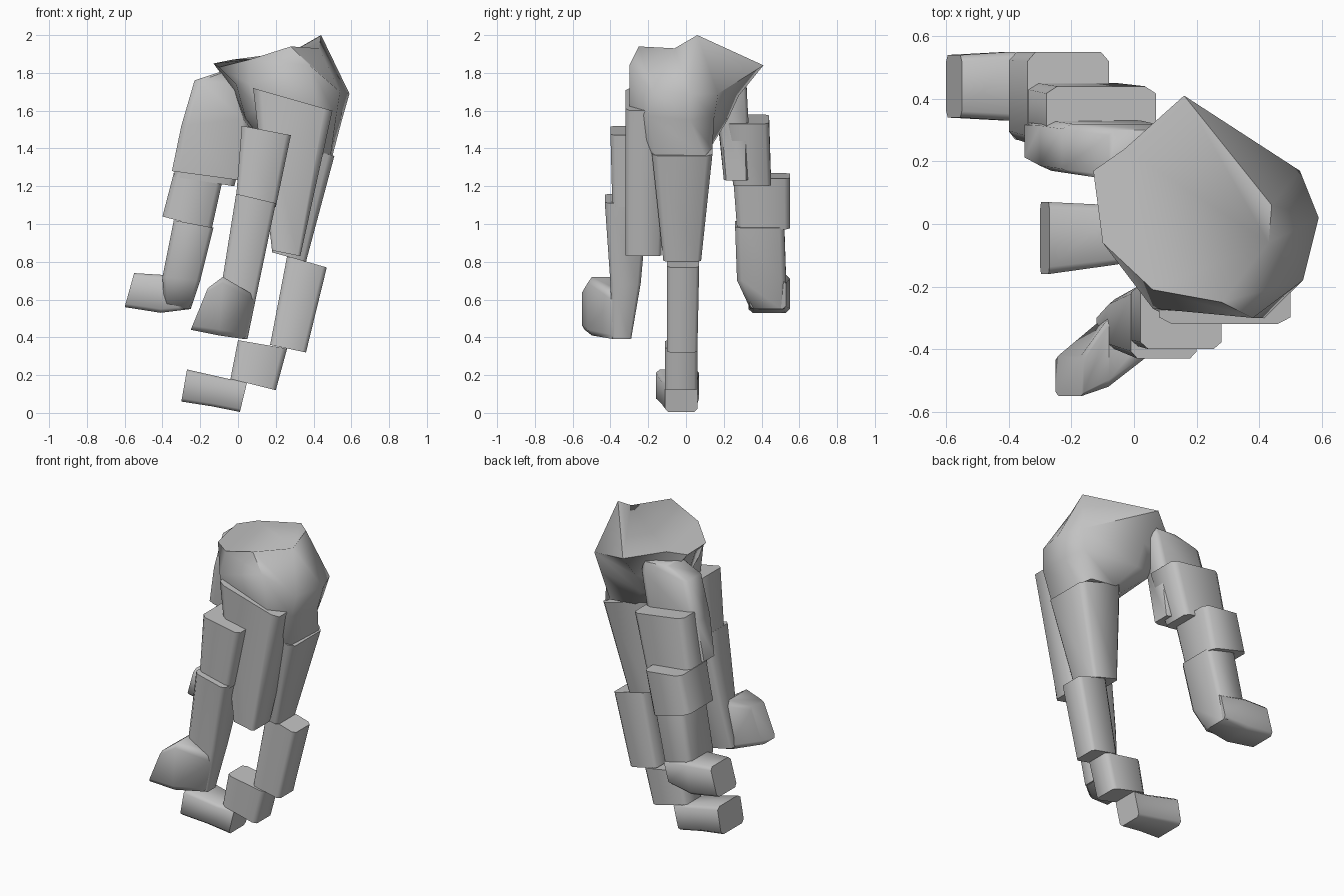
import bpy, bmesh
from mathutils import Vector

grey = bpy.data.materials.new("warm grey")
grey.diffuse_color = (0.54, 0.54, 0.54, 1)


def loft(name, rings, angle=1.15):
    """Skin a list of equal-length rings of points and cap both ends."""
    bm = bmesh.new()
    rows = [[bm.verts.new(p) for p in r] for r in rings]
    n = len(rows[0])
    for a, b in zip(rows, rows[1:]):
        for i in range(n):
            j = (i + 1) % n
            bm.faces.new((a[i], a[j], b[j], b[i]))
    bm.faces.new(rows[0])
    bm.faces.new(rows[-1])
    bmesh.ops.recalc_face_normals(bm, faces=bm.faces)
    me = bpy.data.meshes.new(name)
    bm.to_mesh(me)
    bm.free()
    me.materials.append(grey)
    ob = bpy.data.objects.new(name, me)
    bpy.context.collection.objects.link(ob)
    bpy.ops.object.select_all(action='DESELECT')
    ob.select_set(True)
    bpy.context.view_layer.objects.active = ob
    bpy.ops.object.shade_smooth_by_angle(angle=angle)
    # the cut ends stay crisp
    sharp = me.attributes.get("sharp_edge") or me.attributes.new("sharp_edge", 'BOOLEAN', 'EDGE')
    last = len(me.vertices) - n
    for e in me.edges:
        if all(v < n for v in e.vertices) or all(v >= last for v in e.vertices):
            sharp.data[e.index].value = True
    return ob


def section(xl, zl, xr, zr, y0, y1, c=0.1):
    """Chamfered ring spanning a left/right edge (x, z) and a y range."""
    uv = [(c, 0), (1 - c, 0), (1, c), (1, 1 - c), (1 - c, 1), (c, 1), (0, 1 - c), (0, c)]
    return [Vector((xl + (xr - xl) * u, y0 + (y1 - y0) * v, zl + (zr - zl) * u)) for u, v in uv]


def segment(name, *stations):
    loft(name, [section(*s) for s in stations])


# palm: slanted cut on top, bulging middle, narrowing into the middle finger
cap = [(-.10, -.06, 1.83), (.06, -.21, 1.87), (.28, -.25, 1.94), (.43, -.06, 1.93),
       (.44, .06, 2.0), (.16, .41, 1.84), (-.03, .24, 1.87), (-.13, .17, 1.85)]
bulge = [(-.01, -.08, 1.74), (.06, -.27, 1.74), (.38, -.30, 1.84), (.54, -.18, 1.70),
         (.59, .02, 1.69), (.53, .17, 1.69), (.16, .28, 1.68), (-.02, .22, 1.70)]
knuckles = [(.04, -.06, 1.56), (.10, -.29, 1.62), (.42, -.30, 1.60), (.52, -.20, 1.57),
            (.55, .02, 1.55), (.50, .15, 1.57), (.16, .22, 1.55), (.03, .21, 1.55)]
root = [(.16, -.10, 1.40), (.20, -.20, 1.38), (.40, -.20, 1.37), (.49, -.16, 1.36),
        (.50, .10, 1.36), (.44, .14, 1.40), (.26, .14, 1.42), (.18, .08, 1.42)]
loft("palm", [cap, bulge, knuckles, root])

# side wall of the palm hanging down in front
segment("palm_side", (.08, 1.72, .50, 1.60, -.32, -.10), (.18, .86, .33, .83, -.32, -.13))

# middle finger
segment("middle_finger_base", (.20, 1.45, .51, 1.36, -.18, .14), (.18, .85, .36, .80, -.12, .08))
segment("middle_finger_middle", (.26, .83, .47, .77, -.10, .07), (.17, .36, .36, .32, -.10, .06))
segment("middle_finger_lower", (.0, .385, .26, .34, -.11, .06), (-.04, .18, .20, .12, -.11, .06))
segment("middle_finger_tip", (-.30, .06, -.27, .23, -.16, .07),
        (-.14, .035, -.05, .18, -.13, .06), (.01, .005, .05, .17, -.11, .06))

# front finger
segment("front_finger_base", (.02, 1.52, .28, 1.47, -.40, -.17), (-.01, 1.14, .20, 1.09, -.39, -.20))
segment("front_finger_lower", (-.01, 1.16, .20, 1.11, -.43, -.20),
        (-.08, .72, .11, .68, -.40, -.24), (-.12, .43, .05, .39, -.39, -.29))
segment("front_finger_tip", (-.25, .44, -.16, .66, -.55, -.42), (-.10, .41, -.08, .72, -.52, -.30),
        (.04, .39, .09, .62, -.39, -.29))

# back finger, stepping outwards joint by joint
segment("back_finger_root", (-.08, 1.81, .10, 1.80, .14, .30), (-.23, 1.76, .10, 1.74, .16, .32),
        (-.30, 1.52, .06, 1.56, .17, .33), (-.35, 1.28, .02, 1.23, .20, .33))
segment("back_finger_base", (-.28, 1.58, .07, 1.53, .21, .44), (-.34, 1.25, -.02, 1.20, .25, .45))
segment("back_finger_middle", (-.34, 1.27, -.08, 1.24, .25, .55), (-.40, 1.04, -.14, .97, .27, .55))
segment("back_finger_lower", (-.34, 1.02, -.13, .98, .26, .52),
        (-.40, .72, -.20, .70, .27, .53), (-.39, .56, -.25, .55, .34, .52))
segment("back_finger_tip", (-.60, .56, -.55, .74, .34, .54), (-.41, .53, -.39, .73, .33, .55),
        (-.25, .55, -.21, .70, .34, .53))
